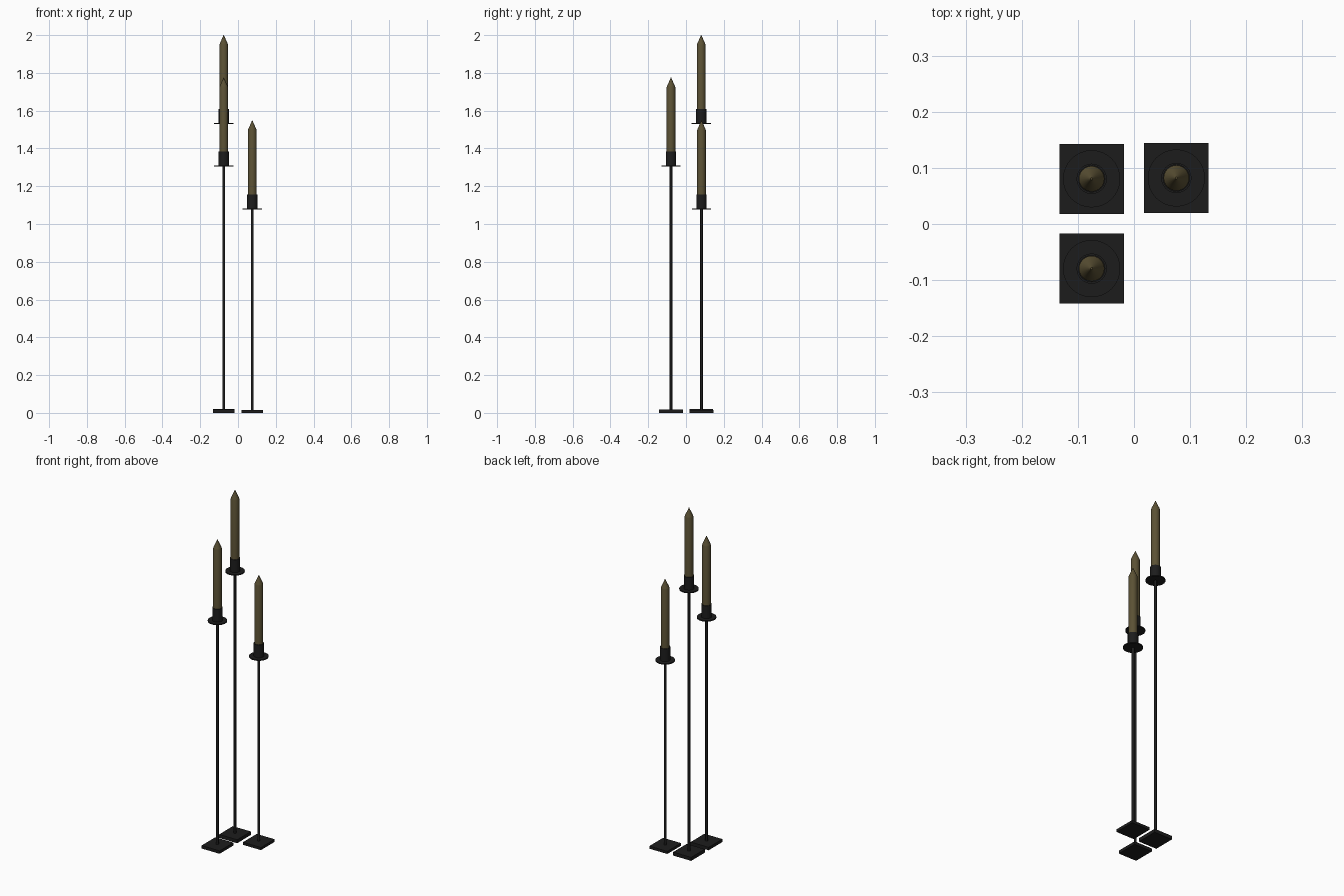
import bpy, bmesh, math

if "Cube" in bpy.data.objects:
    bpy.data.objects.remove(bpy.data.objects["Cube"])


def material(name, color):
    m = bpy.data.materials.new(name)
    m.diffuse_color = color
    m.use_nodes = True
    m.node_tree.nodes["Principled BSDF"].inputs["Base Color"].default_value = m.diffuse_color
    return m


IRON = material("black_iron", (0.012, 0.012, 0.012, 1))
WAX = material("olive_wax", (0.105, 0.083, 0.035, 1))


def finish(bm, name, loc, mat, smooth=True):
    bmesh.ops.remove_doubles(bm, verts=bm.verts, dist=1e-6)
    bmesh.ops.recalc_face_normals(bm, faces=bm.faces)
    me = bpy.data.meshes.new(name)
    bm.to_mesh(me)
    bm.free()
    ob = bpy.data.objects.new(name, me)
    ob.location = loc
    me.materials.append(mat)
    bpy.context.collection.objects.link(ob)
    if smooth:
        bpy.ops.object.select_all(action='DESELECT')
        ob.select_set(True)
        bpy.context.view_layer.objects.active = ob
        bpy.ops.object.shade_smooth_by_angle(angle=math.radians(35))
    return ob


def lathe(name, profile, loc, mat, sides=24):
    """Spin an (r, z) profile around the z axis."""
    bm = bmesh.new()
    vs = [bm.verts.new((r, 0, z)) for r, z in profile]
    es = [bm.edges.new(p) for p in zip(vs, vs[1:])]
    bmesh.ops.spin(bm, geom=vs + es, cent=(0, 0, 0), axis=(0, 0, 1),
                   angle=2 * math.pi, steps=sides, use_merge=True)
    return finish(bm, name, loc, mat)


def box(name, size, loc, mat):
    bm = bmesh.new()
    bmesh.ops.create_cube(bm, size=1)
    bmesh.ops.scale(bm, vec=size, verts=bm.verts)
    return finish(bm, name, loc, mat, smooth=False)


def candlestick(tag, x, y, dish_z, base_h):
    # square foot
    box(tag + "_base", (0.115, 0.125, base_h), (x, y, base_h / 2), IRON)
    # slender pole
    lathe(tag + "_pole", [(0, base_h - 0.002), (0.007, base_h - 0.002),
                          (0.007, dish_z), (0, dish_z)], (x, y, 0), IRON, 16)
    # thin drip dish
    lathe(tag + "_dish", [(0, -0.003), (0.051, -0.003), (0.051, 0.003), (0, 0.003)],
          (x, y, dish_z), IRON, 32)
    # hollow cup
    lathe(tag + "_cup", [(0, 0.002), (0.027, 0.002), (0.027, 0.077),
                         (0.0235, 0.077), (0.0235, 0.008), (0, 0.008)],
          (x, y, dish_z), IRON)
    # candle with tapered tip
    lathe(tag + "_candle", [(0, 0.008), (0.0228, 0.008), (0.0228, 0.417),
                            (0.0205, 0.424), (0.003, 0.463), (0.002, 0.468), (0, 0.468)],
          (x, y, dish_z), WAX)


for spec in [("tall", -0.0755, 0.0805, 1.532, 0.02),
             ("middle", -0.0755, -0.0795, 1.307, 0.017),
             ("short", 0.0755, 0.082, 1.08, 0.015)]:
    candlestick(*spec)
